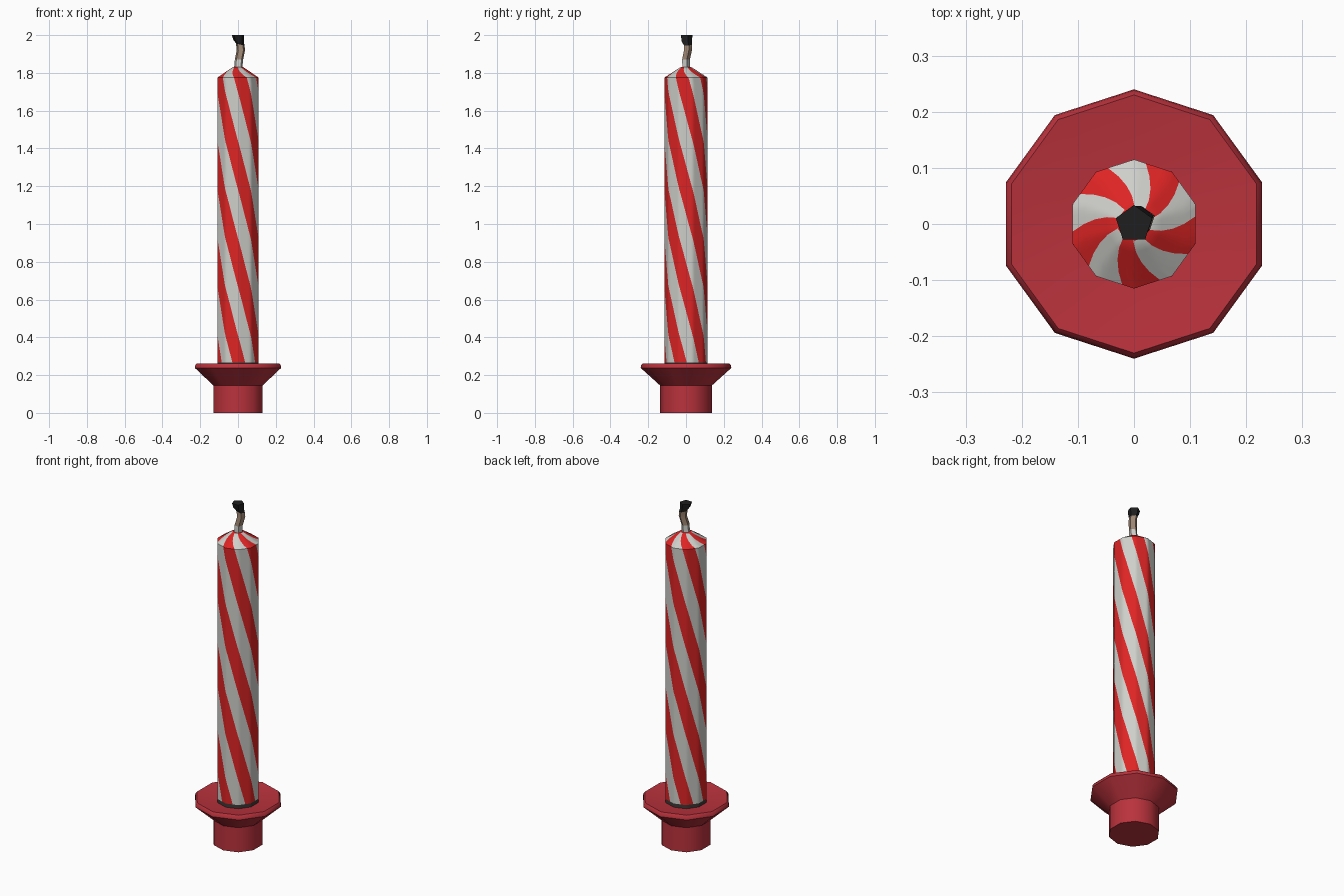
import bpy, bmesh, math
from math import radians, cos, sin

if "Cube" in bpy.data.objects:
    bpy.data.objects.remove(bpy.data.objects["Cube"])


def material(name, srgb):
    lin = [((c / 255 + 0.055) / 1.055) ** 2.4 for c in srgb]
    m = bpy.data.materials.new(name)
    m.diffuse_color = (*lin, 1)
    m.use_nodes = True
    m.node_tree.nodes["Principled BSDF"].inputs["Base Color"].default_value = m.diffuse_color
    return m


RED = material("stripe red", (222, 36, 36))
WHITE = material("wax white", (206, 206, 202))
HOLDER = material("holder red", (186, 50, 60))
TAN = material("wick tan", (160, 136, 116))
BLACK = material("burnt black", (30, 30, 30))
DARK = material("dark base band", (62, 56, 56))


def loft(name, rings, mats, pick=None, smooth=40):
    """Skin a list of equal-length closed rings and cap both ends."""
    me = bpy.data.meshes.new(name)
    bm = bmesh.new()
    loops = [[bm.verts.new(p) for p in ring] for ring in rings]
    n = len(loops[0])
    for i in range(len(loops) - 1):
        a, b = loops[i], loops[i + 1]
        for j in range(n):
            k = (j + 1) % n
            f = bm.faces.new((a[j], a[k], b[k], b[j]))
            f.material_index = pick(i, j) if pick else 0
    bm.faces.new(loops[0][::-1])
    top = bm.faces.new(loops[-1])
    top.material_index = pick(len(loops) - 2, 0) if pick else 0
    bm.normal_update()
    bm.to_mesh(me)
    bm.free()
    for m in mats:
        me.materials.append(m)
    ob = bpy.data.objects.new(name, me)
    bpy.context.collection.objects.link(ob)
    bpy.ops.object.select_all(action='DESELECT')
    ob.select_set(True)
    bpy.context.view_layer.objects.active = ob
    bpy.ops.object.shade_smooth_by_angle(angle=radians(smooth))
    return ob


def decagon(r, z, cols, start=18.0):
    """Points on a ten-sided outline, corners at 18 + 36k degrees."""
    ring = []
    for j in range(cols):
        t = start + 360 * j / cols
        off = (t - 18) % 36 - 18
        d = r * cos(radians(18)) / cos(radians(off))
        ring.append((d * cos(radians(t)), d * sin(radians(t)), z))
    return ring


# Holder: ten-sided flared cup with a shallow dish on top
profile = [(0.137, 0), (0.137, 0.145), (0.24, 0.238), (0.238, 0.252),
           (0.23, 0.262), (0.112, 0.246)]
loft("candle_holder", [decagon(r, z, 10) for r, z in profile], [HOLDER])

# Candle: ten-sided body whose columns follow the twisted stripes
COLS, ROWS, TOP = 100, 48, 1.775
TWIST = 140      # degrees per unit of height
levels = [(0.115, 0.24), (0.115, 0.268)]
levels += [(0.115, 0.268 + (TOP - 0.268) * i / ROWS) for i in range(1, ROWS + 1)]
cone = [(0.115 + (0.03 - 0.115) * i / 4, TOP + 0.055 * i / 4) for i in range(1, 5)]
rings = []
for r, z in levels + cone:
    swirl = (TOP - z) * TWIST if z <= TOP else -(z - TOP) / 0.055 * 28
    rings.append(decagon(r, z, COLS, -83 - 18 + swirl))


def stripe(i, j):
    if i == 0:
        return 2
    return (j // 10) % 2


loft("striped_candle", rings, [RED, WHITE, DARK], stripe)

# Wick: bent five-sided stem, pale at the wax and burnt at the tip
path = [(0, 0, 1.815, 0.023), (0.005, -0.002, 1.87, 0.023),
        (0.015, 0.008, 1.92, 0.023), (0.012, 0.008, 1.958, 0.024),
        (0.003, 0.002, 1.978, 0.03), (0, 0, 2.0, 0.034)]
wick = []
for x, y, z, r in path:
    wick.append([(x + r * cos(radians(90 + 72 * k)),
                  y + r * sin(radians(90 + 72 * k)),
                  z - (0.25 * r * cos(radians(90 + 72 * k)) + 0.008 if 1.95 < z < 1.99 else 0))
                 for k in range(5)])
loft("wick", wick, [WHITE, TAN, BLACK],
     lambda i, j: 0 if i == 0 else (1 if i < 3 else 2), 30)
